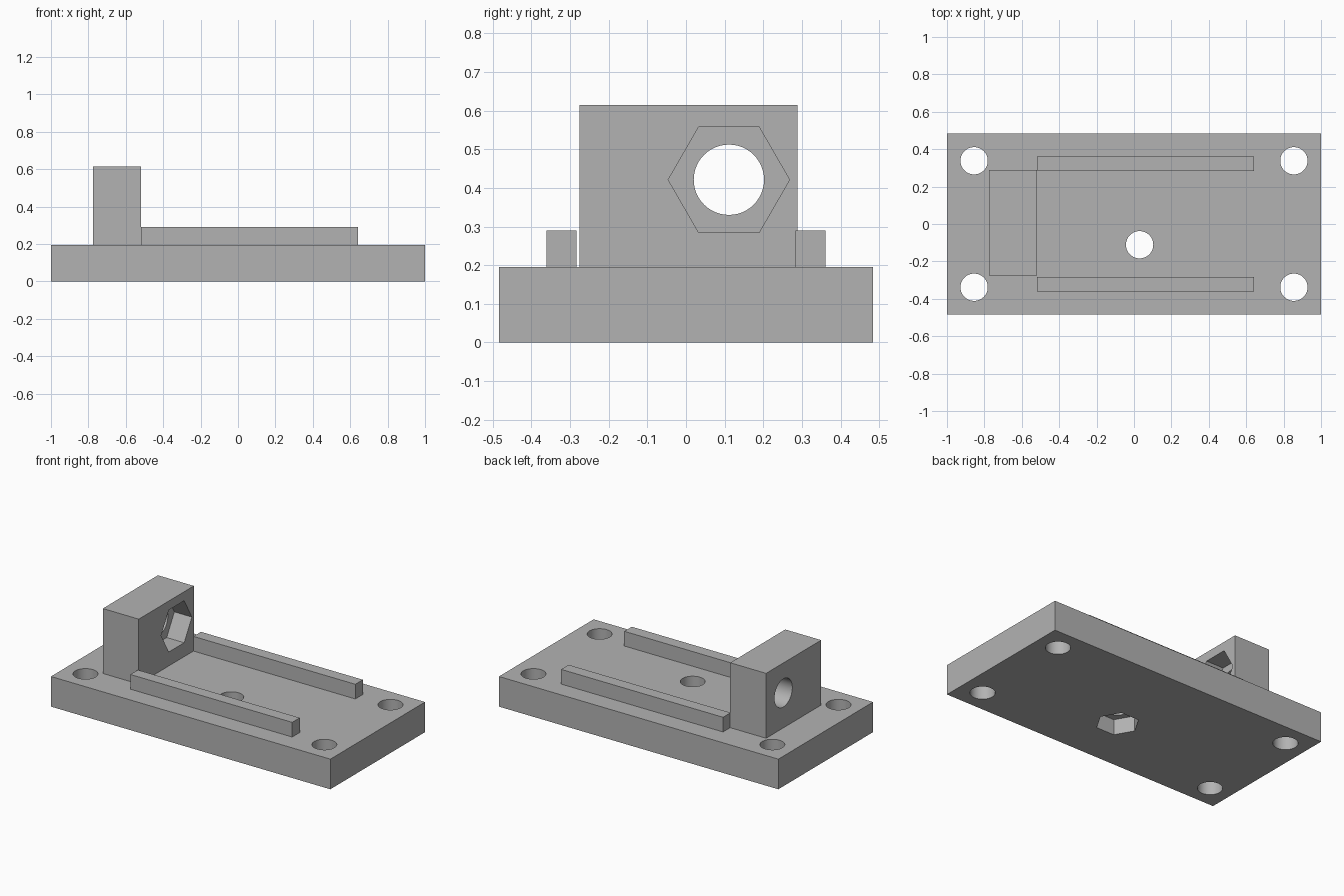
import bpy
from math import radians, pi

cube = bpy.data.objects.get("Cube")
if cube:
    bpy.data.objects.remove(cube, do_unlink=True)

grey = bpy.data.materials.new("plain_grey")
grey.use_nodes = True
COLOUR = (0.45, 0.45, 0.45, 1)
grey.diffuse_color = COLOUR
grey.node_tree.nodes["Principled BSDF"].inputs["Base Color"].default_value = COLOUR


def box(name, x, y, z):
    """Box from (min, max) ranges on each axis."""
    ranges = (x, y, z)
    bpy.ops.mesh.primitive_cube_add(size=1, location=[(a + b) / 2 for a, b in ranges])
    ob = bpy.context.object
    ob.name = name
    ob.scale = [b - a for a, b in ranges]
    bpy.ops.object.transform_apply(location=False, rotation=False, scale=True)
    ob.data.materials.append(grey)
    return ob


def drill(target, centre, radius, depth, sides=48, rotation=(0, 0, 0)):
    """Cut a round or hexagonal hole centred on a point."""
    bpy.ops.mesh.primitive_cylinder_add(vertices=sides, radius=radius, depth=depth,
                                        location=centre, rotation=rotation)
    cutter = bpy.context.object
    cutter.name = "hole_cutter"
    cutter.hide_render = True
    cutter.data.materials.append(grey)
    mod = target.modifiers.new("hole", "BOOLEAN")
    mod.operation = "DIFFERENCE"
    mod.solver = "EXACT"
    mod.object = cutter
    bpy.ops.object.select_all(action="DESELECT")
    target.select_set(True)
    bpy.context.view_layer.objects.active = target
    bpy.ops.object.modifier_apply(modifier=mod.name)
    bpy.data.objects.remove(cutter, do_unlink=True)


def smooth(ob):
    bpy.ops.object.select_all(action="DESELECT")
    ob.select_set(True)
    bpy.context.view_layer.objects.active = ob
    bpy.ops.object.shade_smooth_by_angle(angle=radians(30))


BASE_TOP = 0.195
BLOCK_FRONT = -0.518

# Base plate with corner screw holes
base = box("base_plate", (-1, 1), (-0.484, 0.484), (0, BASE_TOP))
for sx in (-1, 1):
    for sy in (-1, 1):
        drill(base, (sx * 0.855, sy * 0.338, BASE_TOP / 2), 0.073, 0.5)

# Centre bolt hole with a nut pocket underneath (corners along x)
drill(base, (0.03, -0.111, BASE_TOP / 2), 0.073, 0.5)
drill(base, (0.03, -0.111, 0), 0.128, 0.2, 6, (0, 0, pi / 2))
smooth(base)

# Upright block with a bolt hole and nut pocket (corners along y)
block = box("upright_block", (-0.775, BLOCK_FRONT), (-0.275, 0.288), (BASE_TOP, 0.615))
drill(block, (-0.65, 0.111, 0.421), 0.091, 0.6, rotation=(0, pi / 2, 0))
drill(block, (BLOCK_FRONT, 0.111, 0.421), 0.157, 0.25, 6, (0, pi / 2, 0))
smooth(block)

# Guide rails on both sides
for name, sy in (("left_rail", 1), ("right_rail", -1)):
    y = sorted((sy * 0.284, sy * 0.361))
    box(name, (BLOCK_FRONT, 0.641), y, (BASE_TOP, 0.29))
